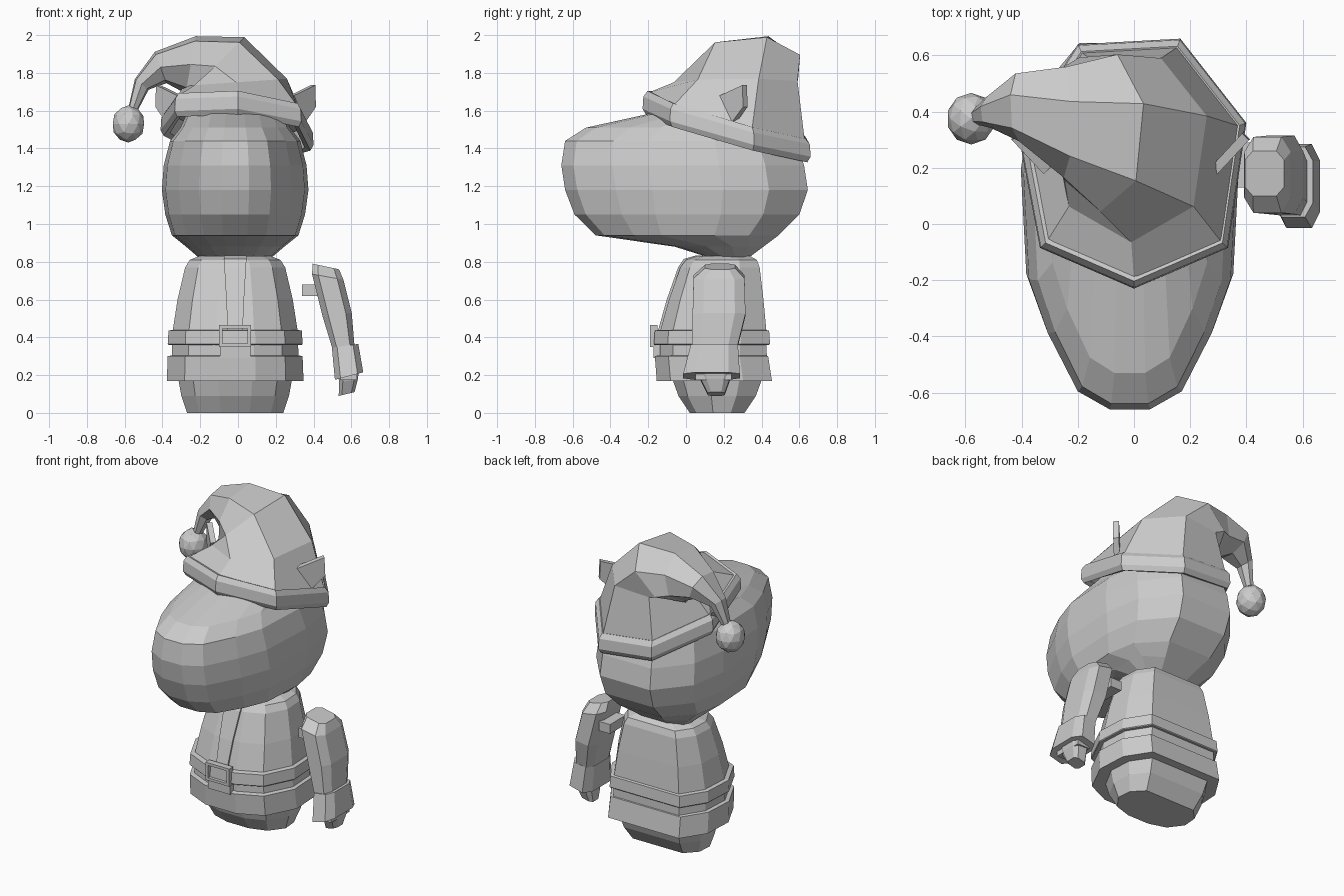
import bpy, bmesh, math

if "Cube" in bpy.data.objects:
    bpy.data.objects.remove(bpy.data.objects["Cube"])

CX = -0.015  # the figure's own middle line


def make(name, rings, caps=True, wrap=False):
    """Skin a list of equal-length vertex rings into one flat-shaded object."""
    bm = bmesh.new()
    vs = [[bm.verts.new(p) for p in r] for r in rings]
    n = len(vs[0])
    pairs = list(zip(vs, vs[1:])) + ([(vs[-1], vs[0])] if wrap else [])
    for a, b in pairs:
        for i in range(n):
            j = (i + 1) % n
            bm.faces.new((a[i], a[j], b[j], b[i]))
    if caps:
        bm.faces.new(vs[0][::-1])
        bm.faces.new(vs[-1])
    bmesh.ops.recalc_face_normals(bm, faces=bm.faces)
    me = bpy.data.meshes.new(name)
    bm.to_mesh(me)
    bm.free()
    ob = bpy.data.objects.new(name, me)
    bpy.context.collection.objects.link(ob)
    return ob


def mirrored(half):
    """Close a half outline (x > 0) across x = 0."""
    return half + [(-x, y) for x, y in reversed(half)]


def level(outline, z, w, y0, y1, cx=CX):
    """Horizontal ring: outline (-1..1) fitted to half width w and y0..y1."""
    return [(cx + x * w, (y0 + y1) / 2 + y * (y1 - y0) / 2, z) for x, y in outline]


def stack(name, outline, rows, cx=CX):
    return make(name, [level(outline, *r, cx=cx) for r in rows])


# Body, coat, hem and belt share one outline
BODY = mirrored([(.3, -1), (.74, -.76), (1, -.15), (.97, .5), (.7, 1)])
stack("legs", BODY, [(0, .255, .02, .31), (.09, .285, -.04, .37), (.2, .305, -.08, .41)])
stack("coat", BODY, [(.19, .34, -.14, .43), (.44, .33, -.135, .425), (.6, .305, -.09, .41),
                     (.77, .265, -.03, .39), (.81, .24, .0, .375), (.83, .19, .06, .34)])
stack("coat_hem", BODY, [(.17, .362, -.155, .455), (.3, .357, -.165, .435), (.305, .335, -.14, .42)])
stack("belt", BODY, [(.36, .353, -.165, .44), (.365, .357, -.17, .445),
                     (.435, .353, -.165, .44), (.44, .33, -.14, .42)])


def block(name, x0, x1, y0, y1, z0, z1):
    sq = [(x0, y0), (x1, y0), (x1, y1), (x0, y1)]
    return make(name, [[(x, y, z) for x, y in sq] for z in (z0, z1)])


# Coat front strip above and below the belt
make("coat_placket", [[(CX + s * w, y + d, z) for s, d in ((-1, -.012), (1, -.012), (1, .03), (-1, .03))]
                      for z, w, y in ((.44, .04, -.135), (.6, .047, -.09), (.77, .057, -.03),
                                      (.815, .06, .0), (.832, .06, .06))])
block("placket_foot", CX - .08, CX + .08, -.172, -.13, .29, .36)

# Buckle frame
for i, (x0, x1, z0, z1) in enumerate([(-.085, .085, .35, .367), (-.085, .085, .447, .464),
                                      (-.085, -.066, .367, .447), (.066, .085, .367, .447)]):
    block("buckle_bar_%d" % i, CX + x0, CX + x1, -.19, -.15, z0, z1)

# Head with long blunt snout
HEAD = mirrored([(.19, -1), (.49, -.9), (.77, -.58), (.95, -.28), (1, .3), (.9, .68), (.46, 1)])
stack("head", HEAD, [(.82, .19, .13, .33), (.88, .26, -.06, .41), (.94, .335, -.48, .49),
                     (1.05, .37, -.59, .6), (1.18, .388, -.64, .645), (1.31, .378, -.66, .625),
                     (1.44, .345, -.64, .58), (1.51, .29, -.53, .56), (1.6, .25, -.12, .53),
                     (1.7, .18, .06, .46)])

# Hat brim: seven-cornered band, tipped back and slightly to one side
BRIM = [(0, -.23), (.335, -.085), (.4, .36), (.165, .66), (-.2, .64), (-.41, .31), (-.335, -.085)]


def brim_ring(s, dz):
    return [(x * s, .21 + (y - .21) * s, 1.645 - .27 * (y + .23) - .08 * x + dz) for x, y in BRIM]


make("hat_brim", [brim_ring(*p) for p in ((.88, -.05), (.96, -.065), (1, -.035), (.99, .03),
                                          (.94, .06), (.86, .05))], caps=False, wrap=True)

# Floppy hat: rings (centre x, y, z, radius, y radius, roll) bending over to the left
HAT = [(-.01, .275, 1.75, .285, .34, 4), (-.12, .335, 1.835, .23, .29, 45),
       (-.25, .37, 1.845, .16, .205, 80), (-.41, .42, 1.83, .092, .125, 110),
       (-.51, .4, 1.74, .048, .058, 142), (-.555, .385, 1.61, .027, .032, 165)]
rings = [brim_ring(.93, .05)]
for cx, cy, cz, r, ry, roll in HAT:
    a = math.radians(roll)
    ring = []
    for x, y in BRIM:
        t = math.atan2((y - .21) / .44, x / .4)
        u, v = r * math.cos(t), ry * math.sin(t)
        ring.append((cx + u * math.cos(a), cy + v, cz + u * math.sin(a)))
    rings.append(ring)
make("hat", rings)

# Pompom
bpy.ops.mesh.primitive_ico_sphere_add(subdivisions=2, radius=.092, location=(-.58, .375, 1.53))
bpy.context.object.name = "pompom"
bpy.context.object.scale = (.95, 1, 1.07)

# Ears: thin slanted plates
EAR = [(0, 1.68), (.165, 1.735), (.17, 1.62), (.09, 1.54)]
for side, off in ((1, 0), (-1, -.025)):
    make("ear_right" if side > 0 else "ear_left",
         [[(side * (.285 + .68 * t - d) + off, .19 + .73 * t + d, z) for t, z in EAR]
          for d in (-.012, .012)])

# Detached arm: sleeve, flared cuff, hand and shoulder tab
LIMB = mirrored([(.6, -1), (1, -.6), (1, .6), (.6, 1)])


def limb(name, rows):
    """Rows of (x centre, y centre, z, x radius, y radius, tilt)."""
    make(name, [[(cx + x * rx, cy + y * ry, z + tilt * x) for x, y in LIMB]
                for cx, cy, z, rx, ry, tilt in rows])


limb("sleeve", [(.465, .18, .775, .07, .08, -.015), (.475, .175, .72, .083, .135, -.015),
                (.525, .175, .52, .077, .14, .01), (.56, .15, .34, .057, .12, .01)])
limb("cuff", [(.567, .15, .355, .07, .125, .01), (.588, .135, .195, .075, .15, .02)])
make("cuff_point", [[(x, y, z) for x, y in ((.54, .05), (.63, .05), (.63, .24), (.54, .24))]
                    for z in (.175, .22)])
limb("hand", [(.585, .155, .22, .055, .09, .01), (.585, .155, .17, .05, .075, .01),
              (.575, .16, .1, .042, .045, .01)])
block("shoulder_tab", .34, .42, .13, .29, .62, .68)
